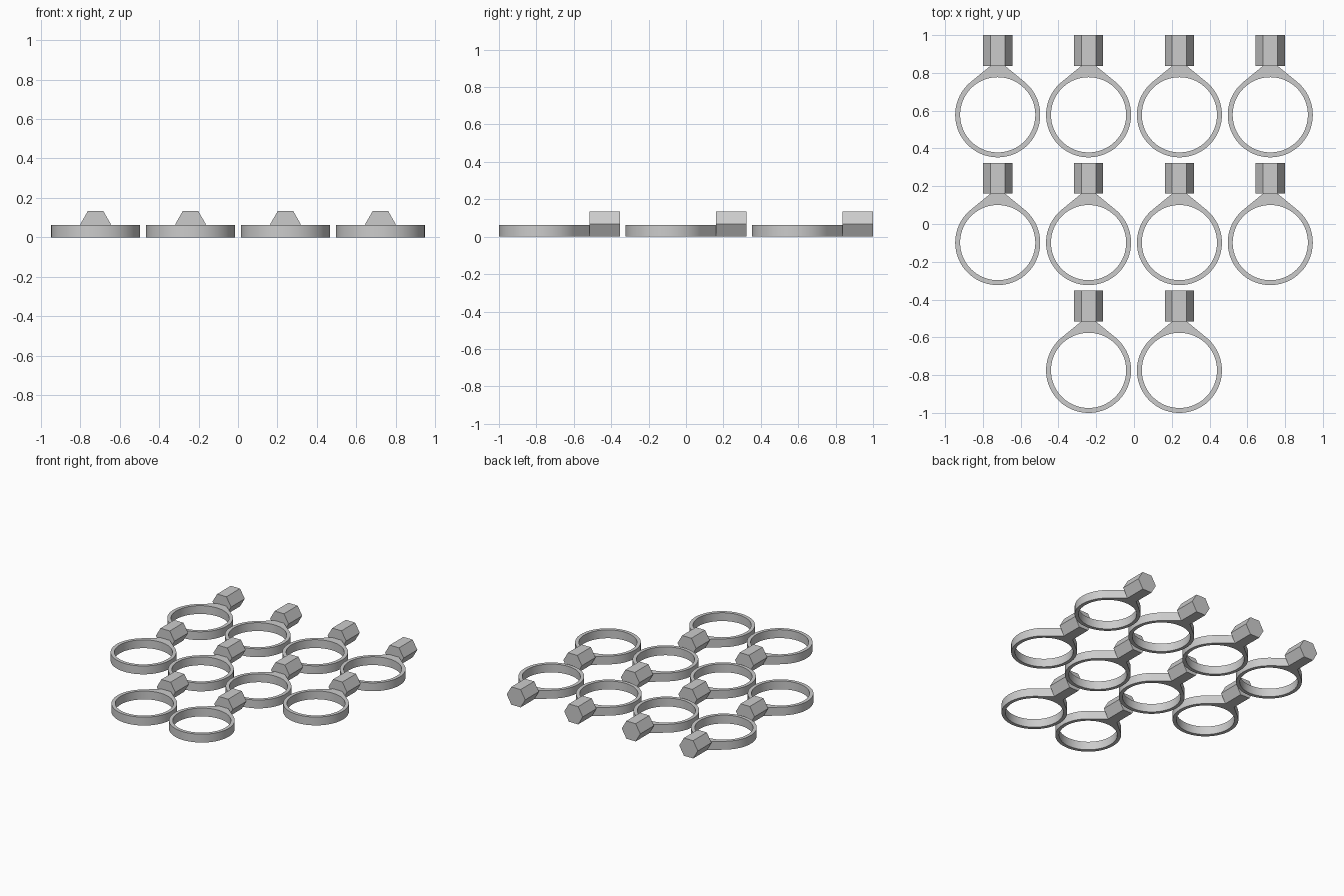
import bpy, bmesh, math

if "Cube" in bpy.data.objects:
    bpy.data.objects.remove(bpy.data.objects["Cube"])

R_OUT, R_IN, RING_H = 0.225, 0.199, 0.063   # ring radii and height
HEX_R, NECK_Y, HEX_LEN = 0.0775, 0.259, 0.163  # stub radius, start, length
SEG = 96

grey = bpy.data.materials.new("light grey")
grey.diffuse_color = (0.6, 0.6, 0.6, 1)
grey.use_nodes = True
grey.node_tree.nodes["Principled BSDF"].inputs["Base Color"].default_value = grey.diffuse_color


def finish(bm, name):
    bmesh.ops.recalc_face_normals(bm, faces=bm.faces[:])
    mesh = bpy.data.meshes.new(name)
    bm.to_mesh(mesh)
    bm.free()
    mesh.materials.append(grey)
    return mesh


def extruded(loops, direction, name):
    """Fill the closed outlines (holes included) and extrude them."""
    bm = bmesh.new()
    edges = []
    for pts in loops:
        vs = [bm.verts.new(p) for p in pts]
        edges += [bm.edges.new((vs[i - 1], vs[i])) for i in range(len(vs))]
    bmesh.ops.triangle_fill(bm, edges=edges, use_beauty=True)
    ext = bmesh.ops.extrude_face_region(bm, geom=bm.faces[:], use_keep_orig=True)
    moved = [g for g in ext["geom"] if isinstance(g, bmesh.types.BMVert)]
    bmesh.ops.translate(bm, verts=moved, vec=direction)
    return finish(bm, name)


# ring outline with a neck whose sides are tangent to the ring
half = HEX_R / 2
dist = math.hypot(half, NECK_Y)
tangent = math.atan2(half, NECK_Y) + math.acos(R_OUT / dist)  # angle from +y
outer = []
for i in range(SEG + 1):
    a = math.pi / 2 + tangent + (2 * math.pi - 2 * tangent) * i / SEG
    outer.append((R_OUT * math.cos(a), R_OUT * math.sin(a), 0))
outer += [(half, NECK_Y, 0), (-half, NECK_Y, 0)]
inner = [(R_IN * math.cos(2 * math.pi * i / SEG),
          R_IN * math.sin(2 * math.pi * i / SEG), 0) for i in range(SEG)]
ring_mesh = extruded([outer, inner], (0, 0, RING_H), "ring")

# hexagonal stub lying on one flat side
hexagon = [(HEX_R * math.cos(math.pi * i / 3), NECK_Y,
            HEX_R * (math.sin(math.pi * i / 3) + math.sin(math.pi / 3)))
           for i in range(6)]
hex_mesh = extruded([hexagon], (0, HEX_LEN, 0), "hex_stub")


def place(mesh, name, x, y):
    ob = bpy.data.objects.new(name, mesh)
    ob.location = (x, y, 0)
    bpy.context.collection.objects.link(ob)
    return ob


# two full rows of four and a front row of two
rows = [(0.578, (-1.5, -0.5, 0.5, 1.5)),
        (-0.0985, (-1.5, -0.5, 0.5, 1.5)),
        (-0.775, (-0.5, 0.5))]
for r, (y, cols) in enumerate(rows):
    for c, col in enumerate(cols):
        ring = place(ring_mesh, f"ring_{r}_{c}", col * 0.481, y)
        place(hex_mesh, f"hex_stub_{r}_{c}", col * 0.481, y)

# smooth ring walls, crisp rims
bpy.context.view_layer.objects.active = ring
ring.select_set(True)
bpy.ops.object.shade_smooth_by_angle(angle=math.radians(30))
